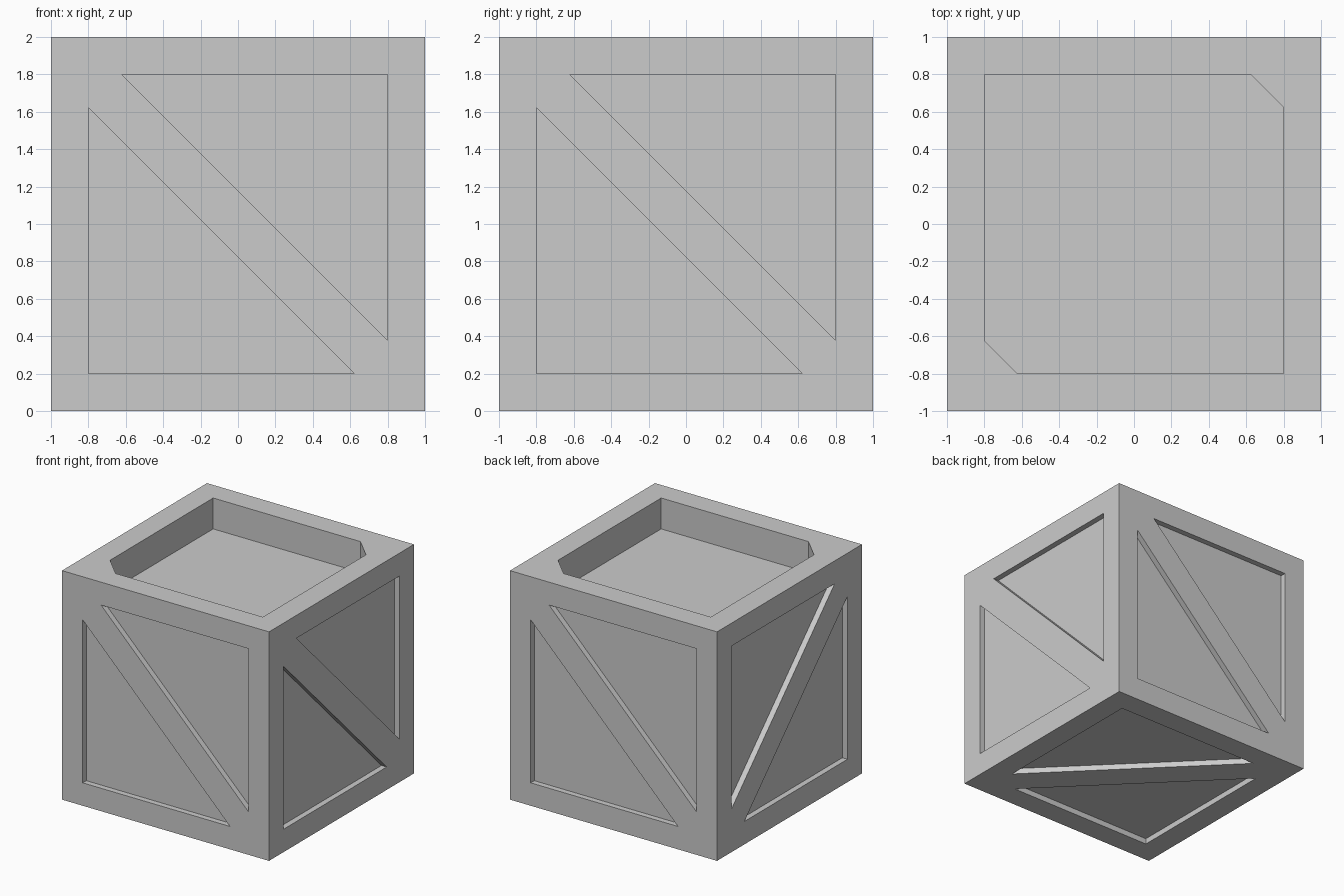
import bpy, bmesh
from mathutils import Vector

if "Cube" in bpy.data.objects:
    bpy.data.objects.remove(bpy.data.objects["Cube"])

X, Y, Z = Vector((1, 0, 0)), Vector((0, 1, 0)), Vector((0, 0, 1))
CENTRE = Z.copy()
IN = 0.8               # inner edge of the frame
TIP = IN - 0.177       # where the diagonal brace meets the frame
PANEL_DEPTH = 0.05
TOP_DEPTH = 0.27


def add_prism(bm, pts, u, v, n, depth):
    """Prism through the cube face with normal n, sunk to the given depth."""
    def ring(h):
        return [bm.verts.new(CENTRE + u * a + v * b + n * h) for a, b in pts]
    outer, inner = ring(1.1), ring(1 - depth)
    bm.faces.new(outer)
    bm.faces.new(inner[::-1])
    for i in range(len(pts)):
        j = (i + 1) % len(pts)
        bm.faces.new((outer[i], inner[i], inner[j], outer[j]))


def finish(bm, name):
    bmesh.ops.recalc_face_normals(bm, faces=bm.faces[:])
    mesh = bpy.data.meshes.new(name)
    bm.to_mesh(mesh)
    bm.free()
    ob = bpy.data.objects.new(name, mesh)
    bpy.context.collection.objects.link(ob)
    return ob


# Solid crate block
bm = bmesh.new()
bmesh.ops.create_cube(bm, size=2)
bmesh.ops.translate(bm, verts=bm.verts[:], vec=CENTRE)
crate = finish(bm, "crate")

# Two triangular recesses per closed face, leaving frame and diagonal brace
bm = bmesh.new()
upper = [(-TIP, IN), (IN, IN), (IN, -TIP)]
lower = [(-a, -b) for a, b in upper]
faces = [(X, Z, -Y), (-X, Z, Y), (Y, Z, X), (Y, Z, -X), (X, Y, -Z)]
for u, v, n in faces:
    for tri in (upper, lower):
        add_prism(bm, tri, u, v, n, PANEL_DEPTH)

# Deep open top with two clipped corners
top = [(-IN, IN), (TIP, IN), (IN, TIP), (IN, -IN), (-TIP, -IN), (-IN, -TIP)]
add_prism(bm, top, X, Y, Z, TOP_DEPTH)
cutter = finish(bm, "recess_cutter")

# Cut the recesses, then drop the helper
mod = crate.modifiers.new("recesses", 'BOOLEAN')
mod.operation = 'DIFFERENCE'
mod.solver = 'EXACT'
mod.object = cutter
bpy.context.view_layer.objects.active = crate
crate.select_set(True)
bpy.ops.object.modifier_apply(modifier=mod.name)
bpy.data.objects.remove(cutter)
